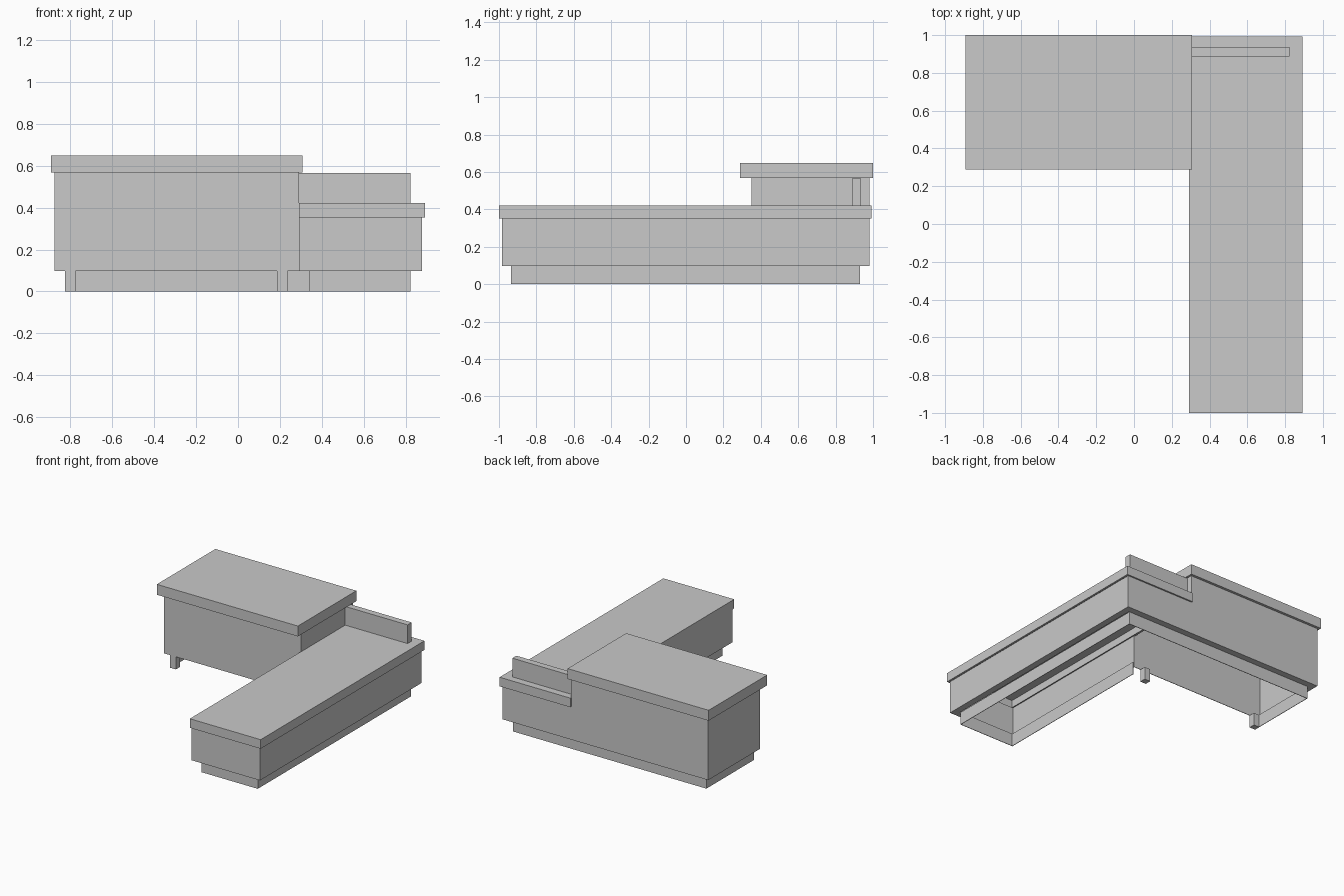
import bpy
import bmesh

cube = bpy.data.objects.get("Cube")
if cube:
    bpy.data.objects.remove(cube, do_unlink=True)

# Single plain grey for the whole counter
grey = bpy.data.materials.new("plain_grey")
grey.use_nodes = True
colour = (0.585, 0.585, 0.585, 1)
grey.diffuse_color = colour
grey.node_tree.nodes["Principled BSDF"].inputs["Base Color"].default_value = colour


def finish(name, bm):
    mesh = bpy.data.meshes.new(name)
    bm.to_mesh(mesh)
    bm.free()
    mesh.materials.append(grey)
    obj = bpy.data.objects.new(name, mesh)
    bpy.context.collection.objects.link(obj)
    return obj


def box(name, x, y, z, rim=0):
    """Block; with a rim, the underside is open inside that border."""
    bm = bmesh.new()
    bmesh.ops.create_cube(bm, size=1)
    for v in bm.verts:
        v.co = [lo + (c + 0.5) * (hi - lo) for c, (lo, hi) in zip(v.co, (x, y, z))]
    if rim:
        bm.normal_update()
        under = [f for f in bm.faces if f.normal.z < -0.5]
        bmesh.ops.inset_region(bm, faces=under, thickness=rim, use_even_offset=True)
        bmesh.ops.delete(bm, geom=under, context="FACES")
    return finish(name, bm)


def walls(name, path, z, thickness=0.004, closed=True):
    """Upright panels along a counter-clockwise path, thickened inward."""
    bm = bmesh.new()
    low, high = [[bm.verts.new((px, py, h)) for px, py in path] for h in z]
    count = len(path)
    for i in range(count if closed else count - 1):
        j = (i + 1) % count
        bm.faces.new((low[i], low[j], high[j], high[i]))
    obj = finish(name, bm)
    solid = obj.modifiers.new("thickness", "SOLIDIFY")
    solid.thickness = thickness
    solid.offset = -1
    solid.use_even_offset = True
    return obj


# Heights shared by the parts
FLOOR, BASE, LOW, LOW_TOP, HIGH, HIGH_TOP = 0, 0.098, 0.352, 0.422, 0.568, 0.648

# L-shaped hollow cabinet with thin walls
outline = [(0.292, 0.35), (0.292, -0.985), (0.877, -0.985),
           (0.877, 0.98), (-0.875, 0.98), (-0.875, 0.35)]
walls("cabinet_walls", outline, (BASE, LOW))

# Underside lip joining the cabinet to the plinth, absent at the tall front
walls("cabinet_lip", outline, (BASE, BASE + 0.004), 0.05, closed=False)

# Raised part of the tall cabinet
walls("tall_cabinet_walls",
      [(-0.875, 0.35), (0.292, 0.35), (0.292, 0.98), (-0.875, 0.98)],
      (LOW, HIGH))

# Recessed plinth, open below the tall cabinet's front
walls("plinth",
      [(0.342, 0.4), (0.342, -0.935), (0.823, -0.935),
       (0.823, 0.93), (-0.825, 0.93), (-0.825, 0.36)],
      (FLOOR, BASE), closed=False)

# Front legs of the tall cabinet
for side, x in (("right", -0.825), ("left", 0.186)):
    box(side + "_front_leg", (x, x + 0.05), (0.352, 0.4), (FLOOR, BASE))

# Worktops and the low upstand at the back
box("low_worktop", (0.29, 0.893), (-1, 0.992), (LOW, LOW_TOP), rim=0.015)
box("tall_worktop", (-0.893, 0.308), (0.288, 1), (HIGH, HIGH_TOP))
box("back_upstand", (0.29, 0.823), (0.887, 0.936), (LOW_TOP, 0.566))
